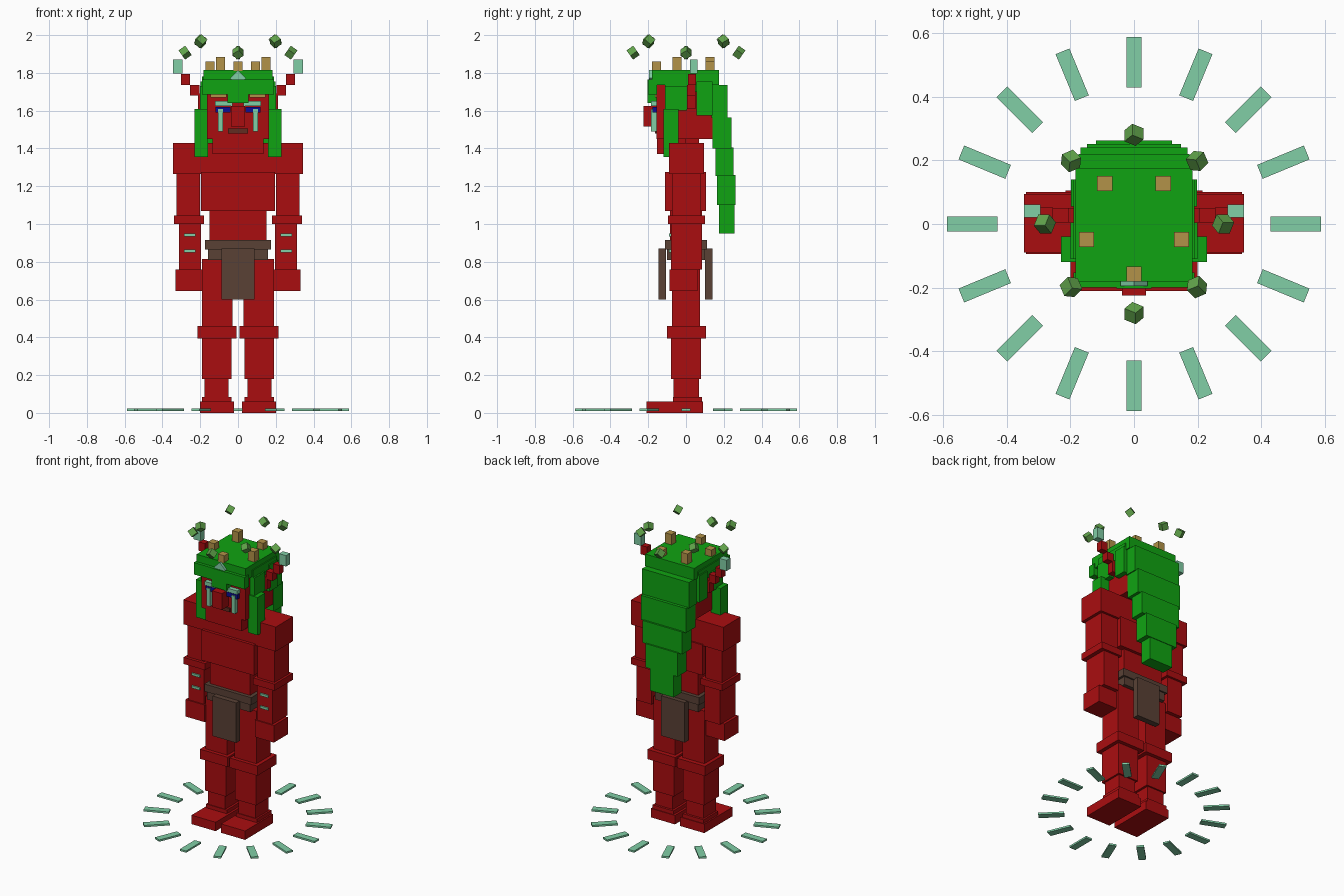
import bpy, math
from mathutils import Matrix, Euler, Vector


def material(name, rgb):
    m = bpy.data.materials.new(name)
    m.diffuse_color = (*rgb, 1)
    return m


RED = material("red skin", (0.40, 0.004, 0.005))
GREEN = material("green hair", (0.005, 0.37, 0.006))
BROWN = material("brown cloth", (0.10, 0.053, 0.036))
TEAL = material("teal markings", (0.22, 0.62, 0.38))
TAN = material("tan studs", (0.45, 0.29, 0.065))
LEAF = material("leaf green", (0.12, 0.37, 0.07))
BLUE = material("blue eyes", (0.004, 0.004, 0.30))
MOUTH = material("dark mouth", (0.12, 0.025, 0.015))


def box(name, mat, x, y, z, matrix=None):
    """Box from (min, max) ranges, optionally transformed."""
    pts = [Vector((a, b, c)) for a in x for b in y for c in z]
    if matrix:
        pts = [matrix @ p for p in pts]
    faces = [(0, 1, 3, 2), (4, 6, 7, 5), (0, 4, 5, 1),
             (2, 3, 7, 6), (0, 2, 6, 4), (1, 5, 7, 3)]
    me = bpy.data.meshes.new(name)
    me.from_pydata(pts, [], faces)
    me.materials.append(mat)
    ob = bpy.data.objects.new(name, me)
    bpy.context.collection.objects.link(ob)
    return ob


def pair(name, mat, x, y, z):
    """Right-hand box and its mirror image."""
    box(name + "_right", mat, x, y, z)
    box(name + "_left", mat, (-x[1], -x[0]), y, z)


# Legs
pair("foot", RED, (0.02, 0.20), (-0.21, 0.09), (0, 0.06))
pair("heel", RED, (0.035, 0.19), (-0.07, 0.085), (0.005, 0.085))
pair("ankle", RED, (0.05, 0.178), (-0.065, 0.07), (0.08, 0.18))
pair("calf", RED, (0.035, 0.19), (-0.08, 0.08), (0.18, 0.40))
pair("knee", RED, (0.007, 0.215), (-0.10, 0.105), (0.395, 0.46))
pair("thigh", RED, (0.028, 0.19), (-0.075, 0.075), (0.46, 0.815))

# Torso and loincloth
box("waist", RED, (-0.15, 0.15), (-0.085, 0.085), (0.90, 1.07))
box("lower_chest", RED, (-0.195, 0.195), (-0.11, 0.105), (1.07, 1.275))
box("upper_chest", RED, (-0.20, 0.20), (-0.09, 0.095), (1.275, 1.43))
box("neck", RED, (-0.08, 0.08), (-0.07, 0.07), (1.40, 1.48))
box("hip_wrap", BROWN, (-0.16, 0.16), (-0.10, 0.10), (0.81, 0.87))
box("belt", BROWN, (-0.175, 0.175), (-0.11, 0.11), (0.865, 0.915))
box("front_flap", BROWN, (-0.088, 0.088), (-0.145, -0.105), (0.60, 0.87))
box("back_flap", BROWN, (-0.088, 0.088), (0.10, 0.14), (0.60, 0.87))

# Arms
pair("shoulder", RED, (0.195, 0.345), (-0.09, 0.095), (1.265, 1.43))
pair("upper_arm", RED, (0.20, 0.325), (-0.075, 0.08), (1.04, 1.27))
pair("elbow", RED, (0.18, 0.34), (-0.095, 0.10), (1.0, 1.045))
pair("forearm", RED, (0.197, 0.312), (-0.08, 0.085), (0.76, 1.0))
pair("hand", RED, (0.187, 0.33), (-0.088, 0.06), (0.645, 0.76))
for i, z in enumerate((0.85, 0.935)):
    pair(f"arm_mark_{i}", TEAL, (0.225, 0.285), (-0.089, -0.08), (z, z + 0.016))

# Head and face
box("head", RED, (-0.165, 0.165), (-0.155, 0.14), (1.45, 1.75))
box("jaw", RED, (-0.135, 0.135), (-0.153, 0.0), (1.37, 1.46))
box("nose", RED, (-0.038, 0.038), (-0.225, -0.15), (1.515, 1.625))
box("mouth", MOUTH, (-0.052, 0.052), (-0.164, -0.155), (1.48, 1.505))
pair("eye", BLUE, (0.04, 0.12), (-0.178, -0.15), (1.59, 1.62))
pair("brow_mark", TEAL, (0.028, 0.122), (-0.184, -0.15), (1.625, 1.65))
pair("tear_mark", TEAL, (0.08, 0.105), (-0.184, -0.155), (1.49, 1.61))
pair("brow_ridge", TAN, (0.06, 0.145), (-0.163, -0.155), (1.67, 1.69))

# Hair: cap, fringe, side panels and locks
box("hair_cap", GREEN, (-0.183, 0.183), (-0.18, 0.175), (1.735, 1.815))
pair("fringe", GREEN, (0.05, 0.19), (-0.20, -0.153), (1.685, 1.765))
box("fringe_centre", GREEN, (-0.055, 0.055), (-0.203, -0.153), (1.64, 1.765))
pair("front_side_hair", GREEN, (0.15, 0.20), (-0.11, 0.005), (1.60, 1.73))
pair("rear_side_hair", GREEN, (0.16, 0.198), (0.055, 0.14), (1.575, 1.755))
pair("side_hair_band", GREEN, (0.15, 0.19), (-0.11, 0.14), (1.70, 1.78))
pair("side_lock", GREEN, (0.16, 0.23), (-0.12, -0.04), (1.355, 1.61))

# Back hair, stepped down to a narrow end: half width, y range, z range
steps = [(0.175, 0.135, 0.22, 1.56, 1.735), (0.168, 0.14, 0.24, 1.40, 1.565),
         (0.148, 0.155, 0.252, 1.255, 1.405), (0.12, 0.165, 0.262, 1.10, 1.26),
         (0.088, 0.175, 0.258, 0.95, 1.105)]
for i, (w, y0, y1, z0, z1) in enumerate(steps):
    box(f"back_hair_{i}", GREEN, (-w, w), (y0, y1), (z0, z1))

# Horns
pair("horn_root", RED, (0.16, 0.212), (0.005, 0.05), (1.61, 1.69))
pair("horn_middle", RED, (0.205, 0.255), (0.005, 0.05), (1.68, 1.735))
pair("horn_upper", RED, (0.255, 0.302), (0.01, 0.052), (1.735, 1.795))
pair("horn_tip", TEAL, (0.293, 0.345), (0.02, 0.062), (1.797, 1.87))

# Diamond gem on the brow
box("brow_gem", TEAL, (-0.03, 0.03), (-0.195, -0.17), (-0.03, 0.03),
    Matrix.Translation((0, 0, 1.772)) @ Matrix.Rotation(math.pi / 4, 4, 'Y'))

# Crown studs, alternating in height
for i in range(5):
    a = -math.pi / 2 + i * math.tau / 5
    x, y = 0.157 * math.cos(a), 0.157 * math.sin(a)
    box(f"crown_stud_{i}", TAN, (x - 0.024, x + 0.024), (y - 0.024, y + 0.024),
        (1.81, 1.885 if i % 2 else 1.86))

# Ring of floating tilted cubes
h = 0.0215
for i in range(8):
    a = i * math.tau / 8
    m = (Matrix.Translation((0.28 * math.cos(a), 0.28 * math.sin(a), 1.967 if i % 2 else 1.907))
         @ Euler((math.radians(35), math.radians(35), a)).to_matrix().to_4x4())
    box(f"floating_cube_{i}", LEAF, (-h, h), (-h, h), (-h, h), m)

# Ring of rays near the ground
for i in range(16):
    box(f"ground_ray_{i}", TEAL, (0.428, 0.587), (-0.0235, 0.0235), (0.01, 0.022),
        Matrix.Rotation(i * math.tau / 16, 4, 'Z'))
